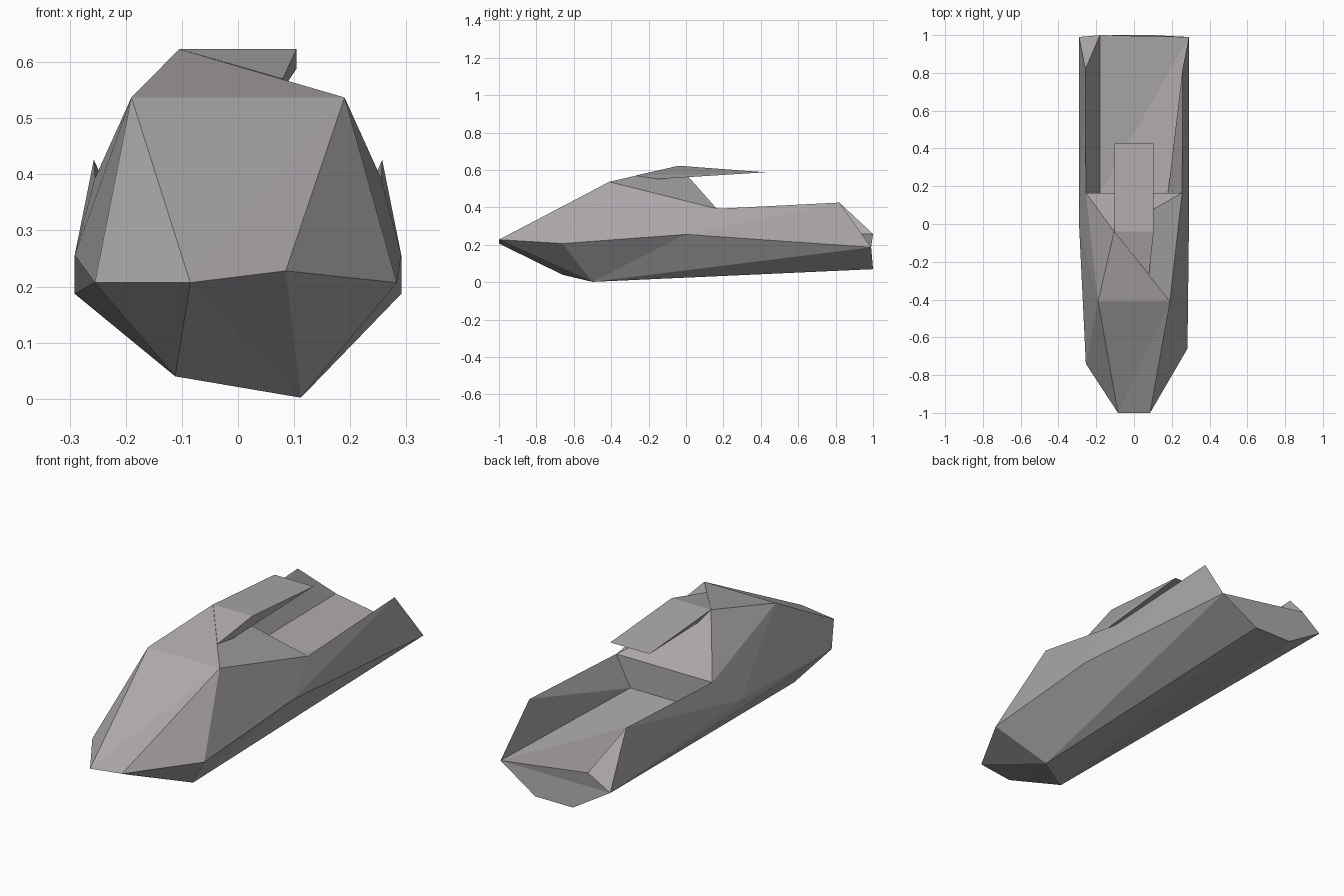
import bpy, bmesh

if "Cube" in bpy.data.objects:
    bpy.data.objects.remove(bpy.data.objects["Cube"], do_unlink=True)

# One flat warm grey for the whole vehicle
grey = bpy.data.materials.new("warm_grey")
grey.use_nodes = True
tone = (0.42, 0.395, 0.41, 1.0)
grey.diffuse_color = tone
grey.node_tree.nodes["Principled BSDF"].inputs["Base Color"].default_value = tone


def pair(points, name, x, y, z):
    """Add a corner on each side: suffix _l is +x, suffix _r is -x."""
    points[name + "_l"] = (x, y, z)
    points[name + "_r"] = (-x, y, z)


def build(name, points, faces):
    """Make a flat shaded part from named corners and faces of corner names."""
    bm = bmesh.new()
    verts = {key: bm.verts.new(co) for key, co in points.items()}
    for face in faces:
        bm.faces.new([verts[key] for key in face.split()])
    bmesh.ops.recalc_face_normals(bm, faces=bm.faces)
    mesh = bpy.data.meshes.new(name)
    bm.to_mesh(mesh)
    bm.free()
    mesh.materials.append(grey)
    obj = bpy.data.objects.new(name, mesh)
    bpy.context.collection.objects.link(obj)
    return obj


# Body corners: mirrored ones first, then the uneven ones
body = {}
pair(body, "screen", 0.19, -0.41, 0.537)
pair(body, "cabin_rear", 0.255, 0.165, 0.393)
pair(body, "bed_front", 0.18, 0.165, 0.25)
pair(body, "waist", 0.291, 0.0, 0.256)
pair(body, "peak", 0.257, 0.82, 0.426)
pair(body, "tail", 0.291, 0.99, 0.187)
pair(body, "tail_base", 0.1, 1.0, 0.07)
body.update({
    "nose_r": (-0.085, -1.0, 0.207), "nose_l": (0.085, -1.0, 0.228),
    "cheek_r": (-0.255, -0.74, 0.207), "cheek_l": (0.283, -0.66, 0.207),
    "chin_r": (-0.112, -0.66, 0.04), "chin_l": (0.112, -0.5, 0.002),
    "roof_top": (-0.105, -0.04, 0.623), "bed_end": (-0.18, 1.0, 0.258),
})

# Faces that repeat on both sides
side_faces = [
    "screen_S nose_S cheek_S", "screen_S cheek_S waist_S",
    "screen_S waist_S cabin_rear_S", "cabin_rear_S waist_S peak_S",
    "peak_S waist_S tail_S", "nose_S chin_S cheek_S",
    "screen_S cabin_rear_S roof_top", "chin_S tail_S tail_base_S",
]
faces = [f.replace("_S", s) for s in ("_l", "_r") for f in side_faces]

# Nose, underside, cabin and uneven flanks
faces += [
    "screen_r screen_l nose_r", "nose_r screen_l nose_l",
    "nose_r nose_l chin_l", "nose_r chin_l chin_r",
    "chin_r chin_l tail_base_l", "chin_r tail_base_l tail_base_r",
    "screen_r screen_l roof_top", "cabin_rear_r cabin_rear_l roof_top",
    "chin_l cheek_l waist_l", "chin_l waist_l tail_l",
    "chin_r cheek_r tail_r", "cheek_r waist_r tail_r",
]
# Sunken bed and tail
faces += [
    "cabin_rear_r cabin_rear_l bed_front_l bed_front_r",
    "bed_front_r bed_front_l tail_l", "bed_front_r tail_l bed_end",
    "cabin_rear_l peak_l bed_front_l", "bed_front_l peak_l tail_l",
    "cabin_rear_r peak_r bed_front_r", "bed_front_r peak_r bed_end",
    "peak_r tail_r bed_end", "bed_end tail_l tail_r",
    "tail_r tail_l tail_base_l tail_base_r",
]
build("body", body, faces)

# Roof spoiler: a wedge reaching back over the bed
spoiler = {}
pair(spoiler, "crest", 0.104, -0.04, 0.623)
pair(spoiler, "tip", 0.104, 0.425, 0.588)
spoiler.update({
    "root_l": (0.08, -0.27, 0.57), "heel_l": (0.08, -0.15, 0.552),
    "heel_r": (-0.06, -0.1, 0.565),
})
build("roof_spoiler", spoiler, [
    "crest_r crest_l tip_l tip_r", "crest_r root_l crest_l",
    "crest_l root_l tip_l", "root_l heel_l tip_l",
    "heel_l heel_r tip_r tip_l", "heel_r crest_r tip_r",
    "crest_r heel_r heel_l root_l",
])
